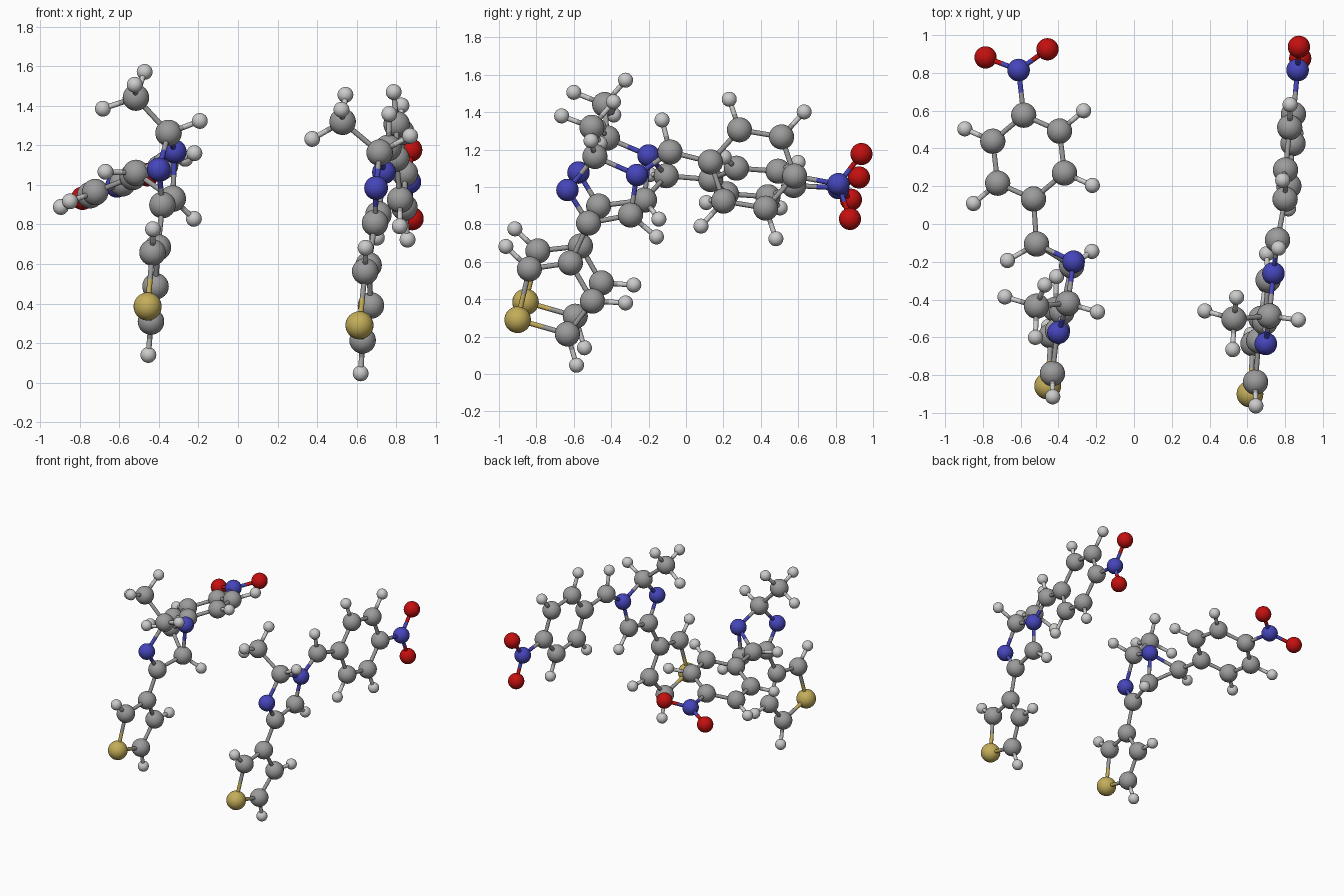
import bpy, bmesh, math
from mathutils import Vector, Matrix

if "Cube" in bpy.data.objects:
    bpy.data.objects.remove(bpy.data.objects["Cube"])

RADIUS = {"C": .067, "H": .04, "N": .06, "O": .059, "S": .071}
NAME = {"C": "carbon", "H": "hydrogen", "N": "nitrogen", "O": "oxygen", "S": "sulfur"}
COLOR = {"C": (.33, .33, .33, 1), "H": (.75, .75, .75, 1), "N": (.06, .06, .5, 1),
         "O": (.55, .005, .005, 1), "S": (.55, .42, .1, 1)}
BOND_R = .0135

mats = {}
for e, c in COLOR.items():
    mats[e] = bpy.data.materials.new(NAME[e])
    mats[e].diffuse_color = c


def make_object(name, bm, element):
    for f in bm.faces:
        f.smooth = True
    me = bpy.data.meshes.new(name)
    bm.to_mesh(me)
    bm.free()
    me.materials.append(mats[element])
    bpy.context.collection.objects.link(bpy.data.objects.new(name, me))


def add_rod(bm, a, b):
    d = b - a
    m = Matrix.Translation((a + b) / 2) @ d.to_track_quat("Z", "Y").to_matrix().to_4x4()
    bmesh.ops.create_cone(bm, cap_ends=False, segments=14, radius1=BOND_R,
                          radius2=BOND_R, depth=d.length, matrix=m)


def phenyl(center, u, v):
    """Six carbons around a centre; hydrogens on all but the two axis carbons."""
    c, u, v = Vector(center), Vector(u), Vector(v)
    out = []
    for i in range(6):
        d = u * math.cos(i * math.pi / 3) + v * math.sin(i * math.pi / 3)
        out.append(("C", c + d))
        if i % 3:
            out.append(("H", c + d * 1.78))
    return out


def bonded(a, b):
    kinds = {a[0], b[0]}
    if kinds == {"H"}:
        return False
    limit = .215 if "H" in kinds else .32 if "S" in kinds else .29
    return (a[1] - b[1]).length < limit


def build(label, groups, ring):
    atoms = phenyl(*ring)
    for group in groups:
        atoms += [(e, Vector((x, y, z))) for e, x, y, z in group]
    balls = {e: bmesh.new() for e in COLOR}
    rods = {e: bmesh.new() for e in COLOR}
    for i, a in enumerate(atoms):
        bmesh.ops.create_uvsphere(balls[a[0]], u_segments=28, v_segments=16,
                                  radius=RADIUS[a[0]], matrix=Matrix.Translation(a[1]))
        # each bond is two half rods coloured by their atom
        for b in atoms[i + 1:]:
            if bonded(a, b):
                mid = (a[1] + b[1]) / 2
                add_rod(rods[a[0]], a[1], mid)
                add_rod(rods[b[0]], b[1], mid)
    for e in COLOR:
        make_object(f"{label}_{NAME[e]}_atoms", balls[e], e)
        make_object(f"{label}_{NAME[e]}_bonds", rods[e], e)


# left molecule: sulfur ring, nitrogen ring with bridge, methyl, nitro
left = [
    [("S", -.457, -.858, .385), ("C", -.432, -.792, .658), ("C", -.405, -.564, .684),
     ("C", -.417, -.452, .487), ("C", -.44, -.592, .309),
     ("H", -.43, -.915, .776), ("H", -.41, -.279, .476), ("H", -.453, -.543, .14)],
    [("C", -.382, -.467, .898), ("N", -.4, -.575, 1.077), ("C", -.351, -.42, 1.262),
     ("N", -.32, -.2, 1.168), ("C", -.33, -.222, .93), ("C", -.516, -.106, 1.06),
     ("H", -.193, -.466, 1.323), ("H", -.223, -.145, .828), ("H", -.67, -.193, 1.066)],
    [("C", -.516, -.435, 1.441), ("H", -.522, -.6, 1.506),
     ("H", -.472, -.323, 1.571), ("H", -.683, -.386, 1.385)],
    [("N", -.611, .815, .995), ("O", -.786, .882, .932), ("O", -.458, .925, 1.051)],
]
build("left", left, ((-.558, .354, 1.024), (.026, -.222, .016), (.204, .031, .079)))

# right molecule: same parts, bridge opened
right = [
    [("S", .614, -.9, .29), ("C", .643, -.837, .562), ("C", .66, -.618, .594),
     ("C", .672, -.5, .39), ("C", .63, -.634, .214),
     ("H", .645, -.963, .682), ("H", .695, -.323, .38), ("H", .62, -.585, .047)],
    [("C", .693, -.521, .807), ("N", .698, -.634, .984), ("C", .716, -.487, 1.163),
     ("N", .738, -.262, 1.064), ("C", .71, -.297, .85), ("C", .76, -.085, 1.187),
     ("H", .87, -.508, 1.247), ("H", .702, -.158, .733), ("H", .765, -.128, 1.358)],
    [("C", .529, -.503, 1.319), ("H", .523, -.665, 1.38),
     ("H", .543, -.388, 1.455), ("H", .375, -.46, 1.232)],
    [("N", .866, .815, 1.015), ("O", .873, .938, 1.176), ("O", .88, .877, .829)],
]
build("right", right, ((.822, .356, 1.096), (-.022, -.225, .038), (-.01, .049, .22)))

for m in bpy.data.materials:
    if m.users and not m.is_grease_pencil:
        m.use_nodes = True
        m.node_tree.nodes["Principled BSDF"].inputs["Base Color"].default_value = m.diffuse_color
